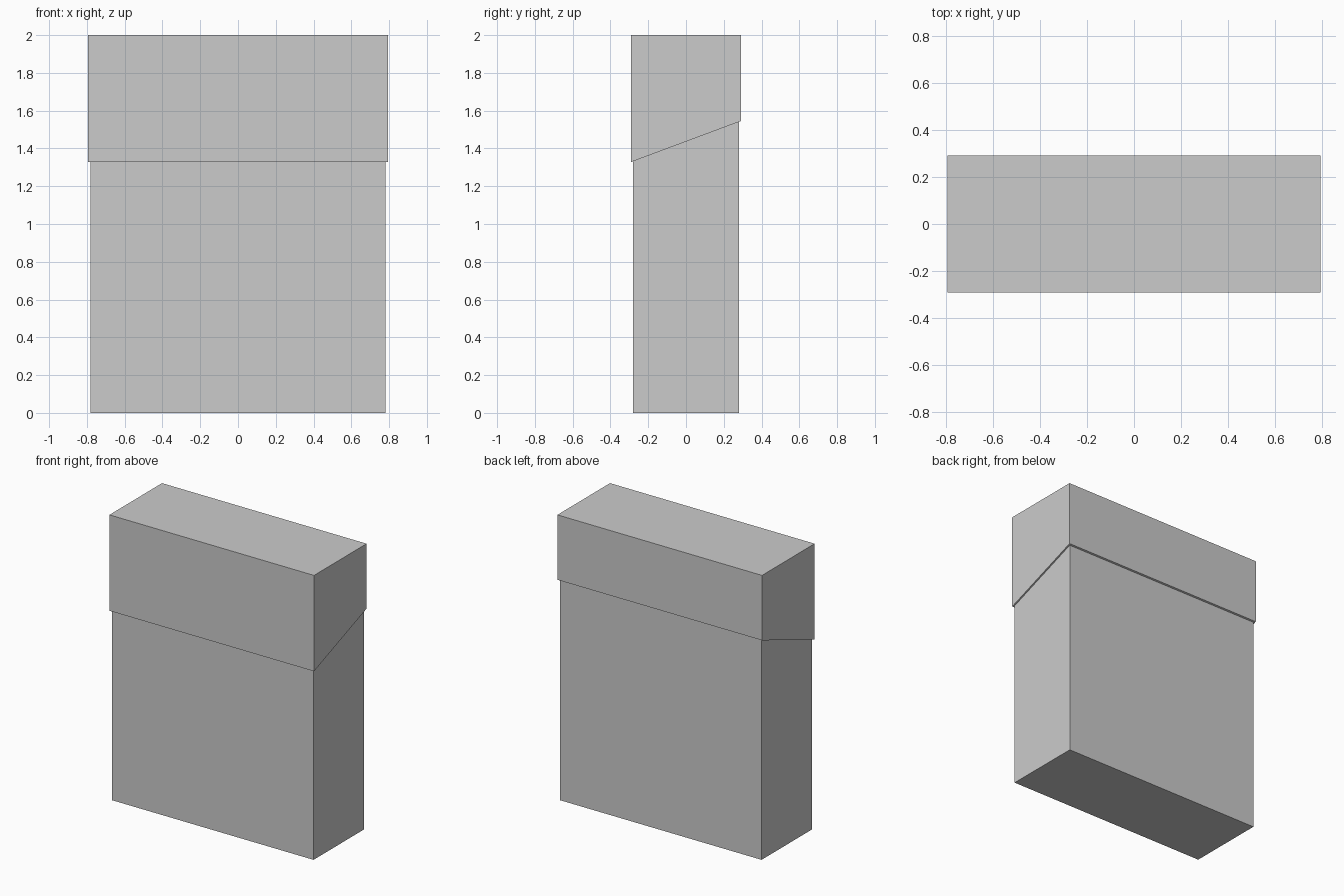
import bpy
import bmesh

if "Cube" in bpy.data.objects:
    bpy.data.objects.remove(bpy.data.objects["Cube"])


def prism(name, profile, half_width):
    """Extrude a (y, z) side profile across x, centred on x = 0."""
    bm = bmesh.new()
    face = bm.faces.new([bm.verts.new((-half_width, y, z)) for y, z in profile])
    ext = bmesh.ops.extrude_face_region(bm, geom=[face])
    moved = [v for v in ext["geom"] if isinstance(v, bmesh.types.BMVert)]
    bmesh.ops.translate(bm, verts=moved, vec=(2 * half_width, 0, 0))
    bmesh.ops.recalc_face_normals(bm, faces=bm.faces)
    mesh = bpy.data.meshes.new(name)
    bm.to_mesh(mesh)
    bm.free()
    obj = bpy.data.objects.new(name, mesh)
    bpy.context.collection.objects.link(obj)
    return obj


# Carton body, its slanted top tucked just inside the lid
prism("carton_body", [(-0.28, 0), (0.28, 0), (0.28, 1.56), (-0.28, 1.35)], 0.782)

# Slightly larger lid, cut on a slant from low front to high back
prism("carton_lid", [(-0.291, 1.328), (0.291, 1.545), (0.291, 2), (-0.291, 2)], 0.793)
